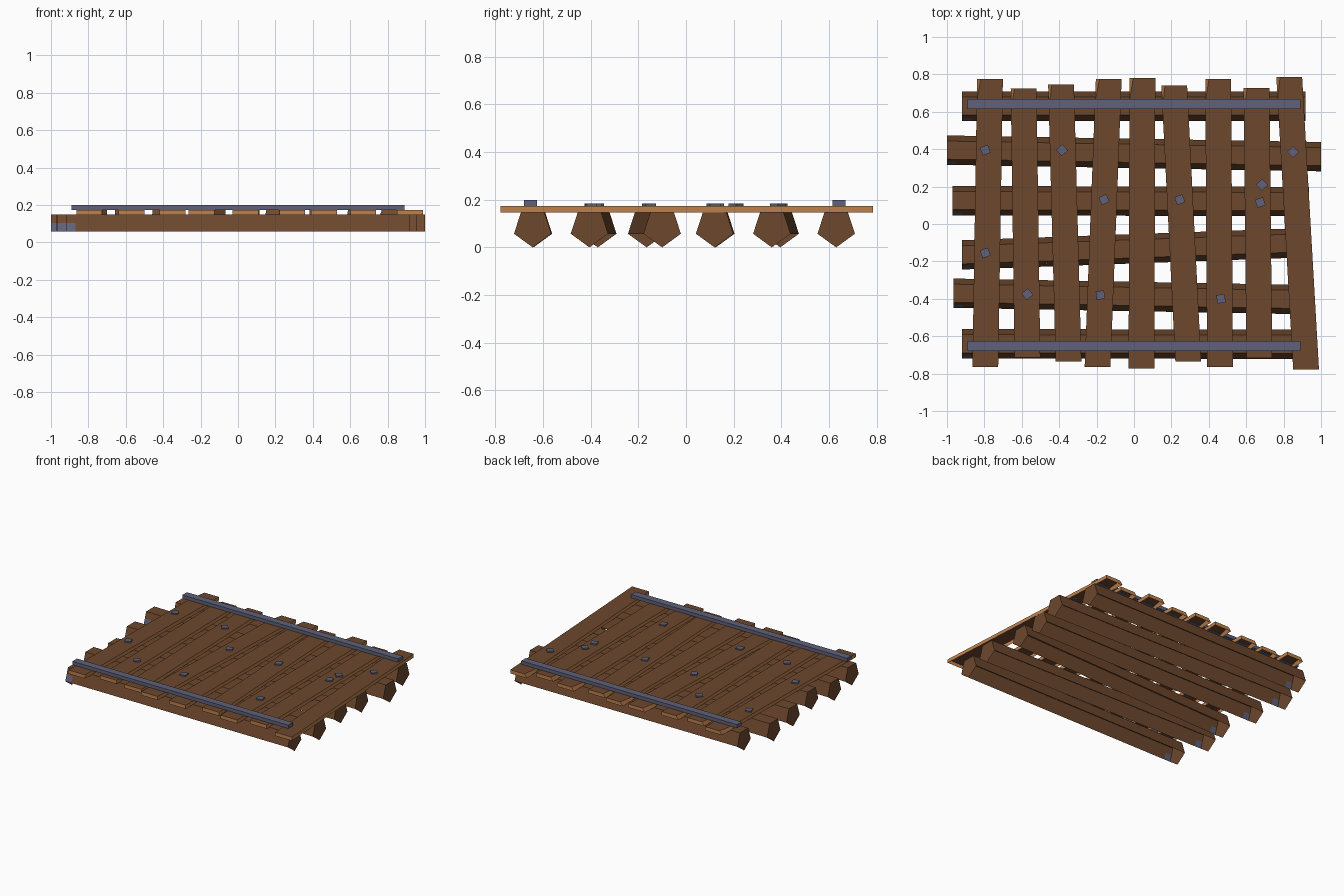
import bpy, bmesh, math
from mathutils import Vector, Matrix

if "Cube" in bpy.data.objects:
    bpy.data.objects.remove(bpy.data.objects["Cube"])


def material(name, rgb):
    m = bpy.data.materials.new(name)
    m.diffuse_color = (*rgb, 1)
    m.use_nodes = True
    m.node_tree.nodes["Principled BSDF"].inputs["Base Color"].default_value = m.diffuse_color
    return m


BROWN = material("brown wood", (0.155, 0.064, 0.026))
TAN = material("cut wood tan", (0.52, 0.22, 0.075))
METAL = material("blue grey metal", (0.115, 0.12, 0.19))


def finish(name, bm, mats):
    me = bpy.data.meshes.new(name)
    bm.to_mesh(me)
    bm.free()
    for m in mats:
        me.materials.append(m)
    ob = bpy.data.objects.new(name, me)
    bpy.context.collection.objects.link(ob)
    return ob


def face(bm, pts, mat=0):
    f = bm.faces.new([bm.verts.new(p) for p in pts])
    f.material_index = mat
    return f


def box(name, centre, size, turn=0):
    bm = bmesh.new()
    bmesh.ops.create_cube(bm, size=1)
    bm.transform(Matrix.Translation(centre) @ Matrix.Rotation(math.radians(turn), 4, 'Z')
                 @ Matrix.Diagonal((*size, 1)))
    return finish(name, bm, [METAL])


# Five-sided beams: point down, open along the two lower sides
R = 0.0825
PENT = [(R * math.cos(math.radians(a)), R + R * math.sin(math.radians(a)))
        for a in (-90, -18, 54, 126, 198)]


def beam(name, x0, y0, x1, y1):
    def at(t, p):
        return Vector((x0 + (x1 - x0) * t, y0 + (y1 - y0) * t + p[0], p[1]))
    bm = bmesh.new()
    face(bm, [at(1, p) for p in PENT])
    face(bm, [at(0, p) for p in reversed(PENT)])
    bottom, right, top_r, top_l, left = PENT
    face(bm, [at(0, top_l), at(0, top_r), at(1, top_r), at(1, top_l)])
    face(bm, [at(0, top_r), at(0, right), at(1, right), at(1, top_r)])
    # front side, with a grey patch low on the left end
    mid = ((left[0] + top_l[0]) / 2, (left[1] + top_l[1]) / 2)
    s = 0.05 / (x1 - x0)
    for t0, t1, lo, hi, m in ((0, s, left, mid, 1), (s, 1, left, mid, 0), (0, 1, mid, top_l, 0)):
        face(bm, [at(t0, lo), at(t1, lo), at(t1, hi), at(t0, hi)], m)
    finish(name, bm, [BROWN, METAL])


BEAMS = [(-0.92, 0.63, 0.917, 0.63), (-1, 0.395, 1, 0.36), (-0.97, 0.125, 0.935, 0.12),
         (-0.92, -0.165, 0.917, -0.1), (-0.965, -0.37, 0.955, -0.405), (-0.92, -0.64, 0.917, -0.643)]
for i, b in enumerate(BEAMS):
    beam(f"beam_{i + 1}", *b)


# Planks: brown top, tan edges, open underneath, back left corner shaved
Z0, Z1, HALF = 0.147, 0.174, 0.069


def plank(name, xf, yf, xb, yb):
    slope = (xb - xf) / (yb - yf)
    low = [(xf - HALF, yf), (xf + HALF, yf), (xb + HALF, yb), (xb - HALF, yb),
           (xb - HALF - slope * 0.12, yb - 0.12)]
    high = list(low)
    high[3] = (low[3][0] + 0.02, low[3][1])
    bm = bmesh.new()
    face(bm, [(x, y, Z1) for x, y in high])
    for i in range(5):
        j = (i + 1) % 5
        face(bm, [(*low[i], Z0), (*low[j], Z0), (*high[j], Z1), (*high[i], Z1)], 1)
    finish(name, bm, [BROWN, TAN])


PLANKS = [(-0.795, -0.765, -0.77, 0.775), (-0.57, -0.713, -0.59, 0.725),
          (-0.35, -0.735, -0.39, 0.745), (-0.195, -0.765, -0.135, 0.775),
          (0.04, -0.772, 0.045, 0.78), (0.29, -0.735, 0.215, 0.74),
          (0.46, -0.765, 0.45, 0.775), (0.67, -0.717, 0.655, 0.727),
          (0.92, -0.778, 0.83, 0.785)]
for i, p in enumerate(PLANKS):
    plank(f"plank_{i + 1}", *p)

# Metal straps across the plank ends
for name, y in (("front_strap", -0.652), ("back_strap", 0.642)):
    box(name, (0, y, 0.186), (1.78, 0.054, 0.026))

# Square nail heads
NAILS = [(-0.795, 0.395, 20), (-0.385, 0.395, 40), (0.85, 0.385, 45), (0.685, 0.21, 45),
         (0.675, 0.115, 20), (-0.16, 0.13, 25), (0.245, 0.13, 20), (-0.795, -0.155, 20),
         (-0.57, -0.375, 40), (-0.18, -0.38, 8), (0.465, -0.4, 8)]
for i, (x, y, turn) in enumerate(NAILS):
    box(f"nail_{i + 1}", (x, y, 0.176), (0.045, 0.045, 0.014), turn)
